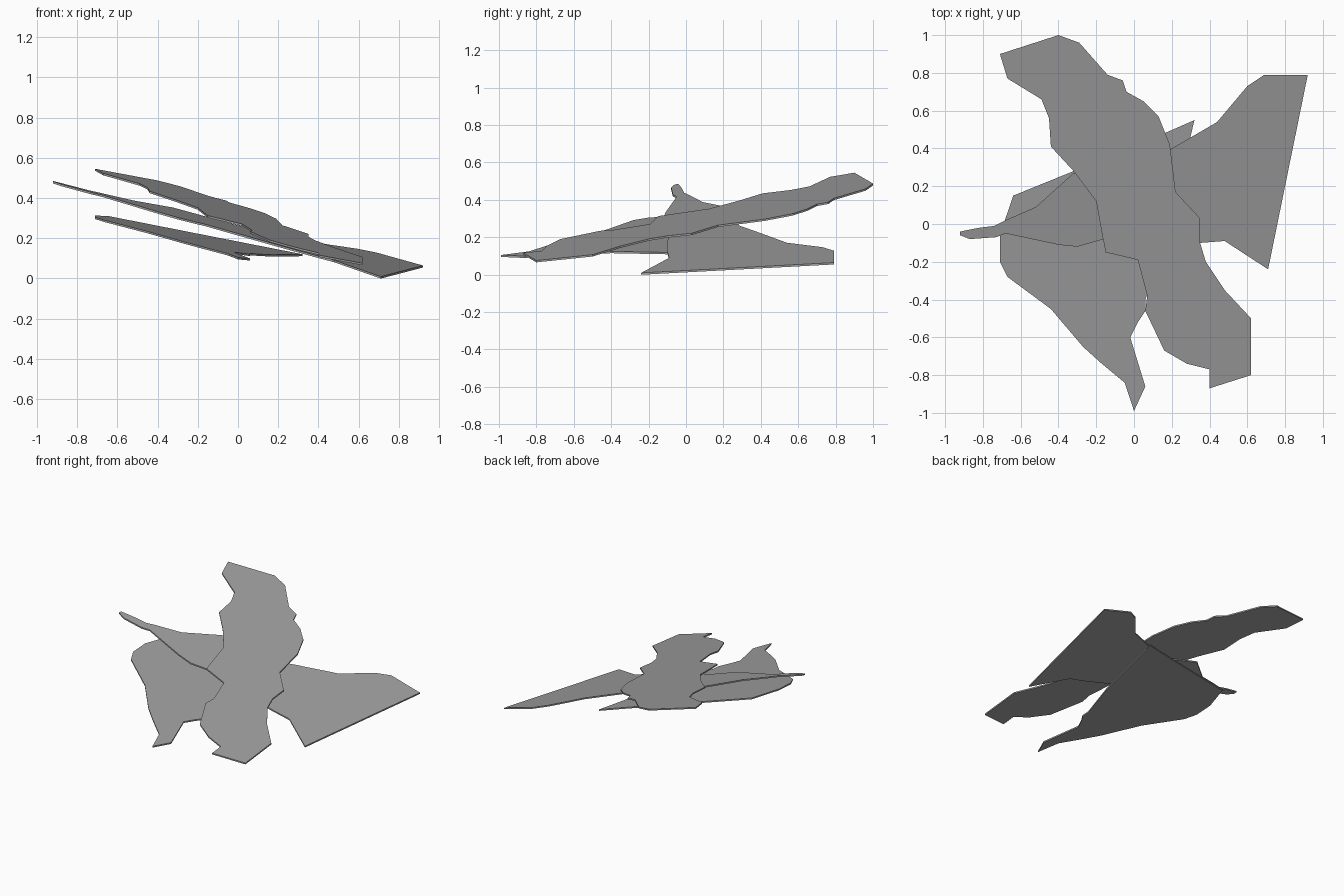
import bpy
import bmesh
from mathutils import Vector

default_cube = bpy.data.objects.get("Cube")
if default_cube:
    bpy.data.objects.remove(default_cube, do_unlink=True)

THICKNESS = 0.01


def make_material(name, colour):
    material = bpy.data.materials.new(name)
    material.use_nodes = True
    material.diffuse_color = colour
    for node in material.node_tree.nodes:
        if node.type == "BSDF_PRINCIPLED":
            node.inputs["Base Color"].default_value = colour
    return material


def make_slab(name, outline, height, slope_x, slope_y, material):
    """Lay an outline on a tilted plane and give it a thin solid body."""
    bm = bmesh.new()
    corners = [
        bm.verts.new((x, y, height + slope_x * x + slope_y * y - THICKNESS / 2))
        for x, y in outline
    ]
    base = bm.faces.new(corners)
    bmesh.ops.triangulate(bm, faces=[base])
    raised = bmesh.ops.extrude_face_region(bm, geom=bm.faces[:])
    top_verts = [item for item in raised["geom"] if isinstance(item, bmesh.types.BMVert)]
    bmesh.ops.translate(bm, verts=top_verts, vec=Vector((0, 0, THICKNESS)))
    bmesh.ops.recalc_face_normals(bm, faces=bm.faces[:])

    mesh = bpy.data.meshes.new(name)
    bm.to_mesh(mesh)
    bm.free()
    mesh.materials.append(material)
    slab = bpy.data.objects.new(name, mesh)
    bpy.context.collection.objects.link(slab)
    return slab


stone_grey = make_material("stone grey", (0.35, 0.35, 0.35, 1.0))

# Long jagged sheet on top, running from back to front
top_outline = [
    (-.71, .9), (-.4, 1), (-.29, .96), (-.14, .79), (-.06, .76), (-.04, .7),
    (.05, .65), (.13, .57), (.19, .42), (.22, .17), (.35, .03), (.35, -.1),
    (.38, -.2), (.48, -.35), (.62, -.5), (.62, -.8), (.4, -.87), (.4, -.77),
    (.28, -.74), (.16, -.67), (.06, -.46), (.07, -.38), (.02, -.19),
    (-.15, -.15), (-.17, -.05), (-.2, .12), (-.32, .28), (-.44, .41),
    (-.45, .56), (-.49, .66), (-.67, .77),
]
make_slab("top_slab", top_outline, .29, -.22, .104, stone_grey)

# Middle sheet: broad wedge on one side, narrow tail on the other
middle_outline = [
    (.92, .79), (.69, .79), (.6, .73), (.44, .54), (.2, .4), (0, .28),
    (-.32, .27), (-.52, .09), (-.68, .02), (-.74, -.01), (-.82, -.02),
    (-.92, -.04), (-.92, -.06), (-.87, -.08), (-.73, -.07), (-.68, -.05),
    (-.4, -.11), (-.3, -.12), (-.16, -.08), (.17, -.1), (.35, -.1),
    (.48, -.09), (.71, -.24),
]
make_slab("middle_slab", middle_outline, .228, -.278, .11, stone_grey)

# Lowest sheet: large triangle with a ragged front point
lower_outline = [
    (.32, .55), (.17, -.08), (.06, -.4), (.06, -.46), (.02, -.52), (-.02, -.6),
    (.06, -.86), (0, -.99), (-.05, -.84), (-.17, -.74), (-.27, -.65),
    (-.44, -.45), (-.67, -.28), (-.71, -.2), (-.71, -.06), (-.68, .03),
    (-.64, .15), (-.32, .28), (.16, .48),
]
make_slab("lower_slab", lower_outline, .155, -.22, .056, stone_grey)
